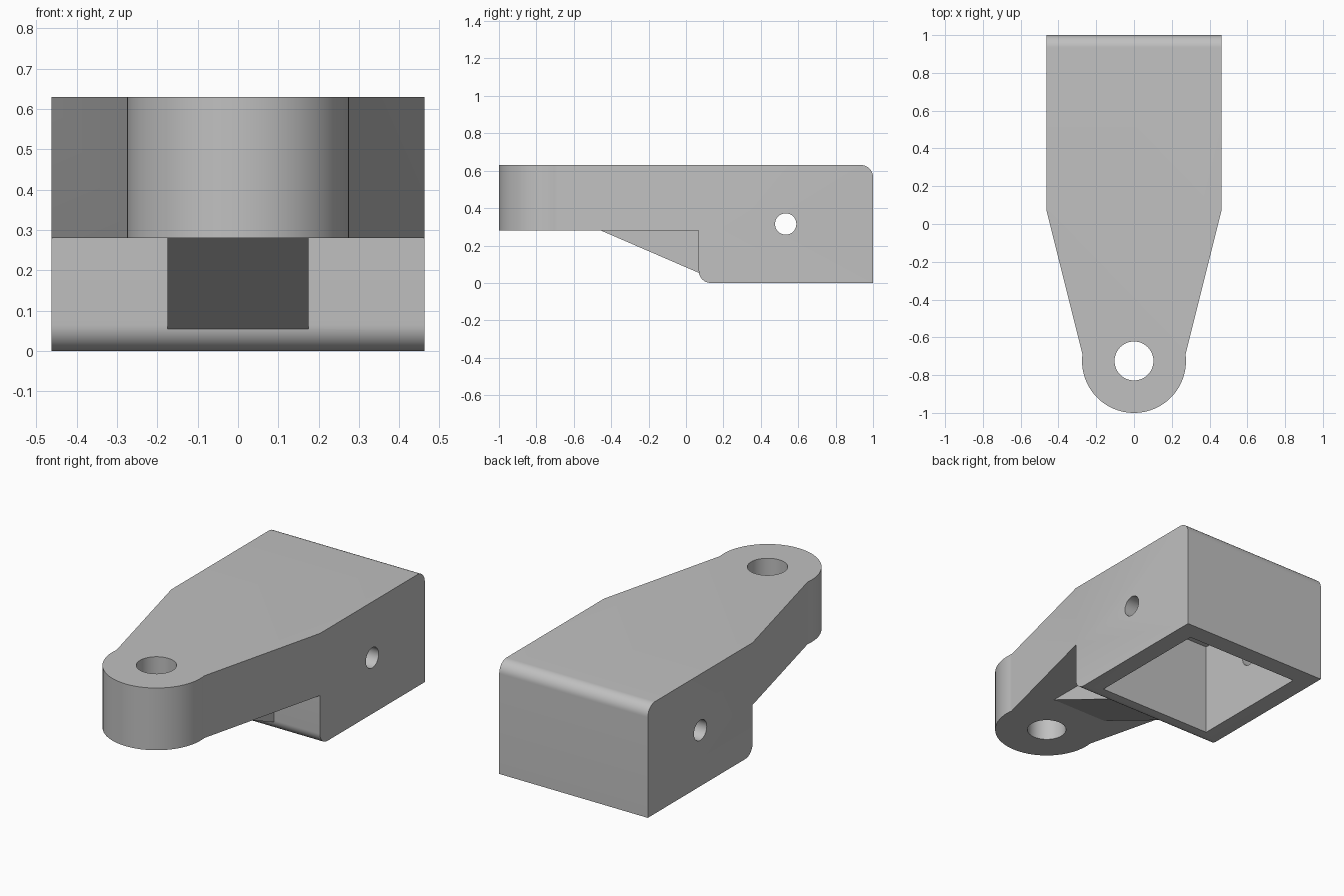
import bpy, bmesh
from math import sin, cos, radians, asin, degrees
from mathutils import Vector

cube = bpy.data.objects.get("Cube")
if cube:
    bpy.data.objects.remove(cube, do_unlink=True)

# Main dimensions
HALF_W, WALL, TOP, ARM_Z = 0.4625, 0.105, 0.63, 0.28
BOX_Y, FILLET = 0.068, 0.065
EYE_Y, EYE_R = -0.725, 0.275

grey = bpy.data.materials.new("plain grey")
grey.use_nodes = True
grey.diffuse_color = (0.53, 0.53, 0.53, 1)
grey.node_tree.nodes["Principled BSDF"].inputs["Base Color"].default_value = grey.diffuse_color


def arc(cx, cy, r, start, end, steps):
    """Points on an arc, angles in degrees."""
    angles = [radians(start + (end - start) * i / steps) for i in range(steps + 1)]
    return [(cx + r * cos(a), cy + r * sin(a)) for a in angles]


def prism(name, outline, axis, low, high):
    """Extrude a flat outline along x (outline is y,z) or z (outline is x,y)."""
    place = (lambda a, b: (low, a, b)) if axis == "x" else (lambda a, b: (a, b, low))
    step = Vector((high - low, 0, 0) if axis == "x" else (0, 0, high - low))
    bm = bmesh.new()
    face = bm.faces.new([bm.verts.new(place(a, b)) for a, b in outline])
    new = bmesh.ops.extrude_face_region(bm, geom=[face])["geom"]
    bmesh.ops.translate(bm, vec=step, verts=[v for v in new if isinstance(v, bmesh.types.BMVert)])
    bmesh.ops.recalc_face_normals(bm, faces=bm.faces)
    mesh = bpy.data.meshes.new(name)
    bm.to_mesh(mesh)
    bm.free()
    mesh.materials.append(grey)
    obj = bpy.data.objects.new(name, mesh)
    bpy.context.collection.objects.link(obj)
    return obj


def combine(target, tool, operation):
    """Apply a boolean and discard the tool."""
    mod = target.modifiers.new(tool.name, "BOOLEAN")
    mod.object, mod.operation, mod.solver = tool, operation, "EXACT"
    bpy.context.view_layer.objects.active = target
    bpy.ops.object.modifier_apply(modifier=mod.name)
    bpy.data.objects.remove(tool, do_unlink=True)


# Plan shape: straight box sides, tapered arm, round eye end
join = degrees(asin(0.035 / EYE_R))
plan = ([(-HALF_W, 1.1), (-HALF_W, BOX_Y)]
        + arc(0, EYE_Y, EYE_R, 180 - join, 360 + join, 64)
        + [(HALF_W, BOX_Y), (HALF_W, 1.1)])
body = prism("bracket_body", plan, "z", -0.5, 1.2)

# Side shape: deep box at the back, thin arm at the front, two rounded edges
side = ([(-1.2, ARM_Z), (BOX_Y, ARM_Z)]
        + arc(BOX_Y + FILLET, FILLET, FILLET, 180, 270, 12)
        + [(1, 0)]
        + arc(1 - FILLET, TOP - FILLET, FILLET, 0, 90, 12)
        + [(-1.2, TOP)])
combine(body, prism("side_shape", side, "x", -1, 1), "INTERSECT")

# Sloped rib under the arm
rib = [(-0.455, ARM_Z), (BOX_Y, 0.054), (0.12, 0.054), (0.12, 0.35), (-0.455, 0.35)]
combine(body, prism("support_rib", rib, "x", -0.175, 0.175), "UNION")

# Pocket open at the bottom
inner, front, back = HALF_W - WALL, BOX_Y + WALL, 1 - WALL
pocket = [(-inner, front), (inner, front), (inner, back), (-inner, back)]
combine(body, prism("pocket", pocket, "z", -0.2, TOP - WALL), "DIFFERENCE")

# Upright hole in the eye and cross hole through both box walls
combine(body, prism("eye_hole", arc(0, EYE_Y, 0.103, 0, 352.5, 47), "z", -0.2, 1), "DIFFERENCE")
combine(body, prism("cross_hole", arc(0.533, 0.315, 0.057, 0, 348.75, 31), "x", -1, 1), "DIFFERENCE")

# One material, smooth curves with crisp edges
body.data.materials.clear()
body.data.materials.append(grey)
for poly in body.data.polygons:
    poly.material_index = 0
bpy.ops.object.select_all(action="DESELECT")
body.select_set(True)
bpy.context.view_layer.objects.active = body
bpy.ops.object.shade_smooth_by_angle(angle=radians(20))
